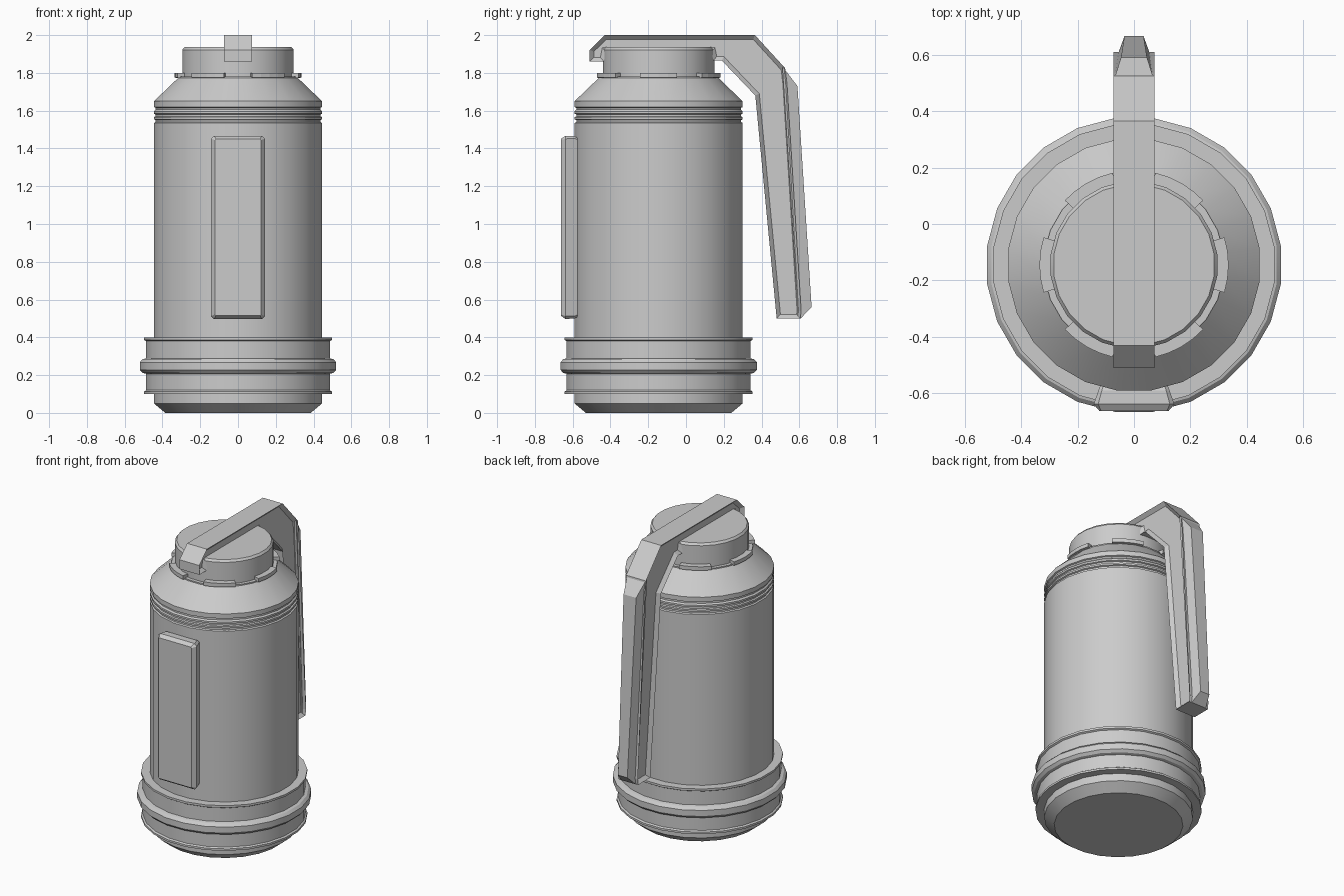
import bpy, bmesh
from math import pi, cos, sin, radians

if "Cube" in bpy.data.objects:
    bpy.data.objects.remove(bpy.data.objects["Cube"])

CY = -0.145   # y of the canister axis
N = 24        # sides of the round parts


def finish(name, bm, angle=None):
    bmesh.ops.recalc_face_normals(bm, faces=bm.faces)
    me = bpy.data.meshes.new(name)
    bm.to_mesh(me)
    bm.free()
    ob = bpy.data.objects.new(name, me)
    bpy.context.collection.objects.link(ob)
    if angle:
        bpy.ops.object.select_all(action='DESELECT')
        ob.select_set(True)
        bpy.context.view_layer.objects.active = ob
        bpy.ops.object.shade_smooth_by_angle(angle=radians(angle))
    return ob


def loft(bm, rings):
    """Skin a list of equal-length point rings and cap both ends."""
    vs = [[bm.verts.new(p) for p in r] for r in rings]
    n = len(vs[0])
    for a, b in zip(vs, vs[1:]):
        for i in range(n):
            j = (i + 1) % n
            bm.faces.new((a[i], a[j], b[j], b[i]))
    return bm.faces.new(vs[0]), bm.faces.new(vs[-1])


def lathe(name, profile):
    rings = []
    for r, z in profile:
        r /= cos(pi / N)
        rings.append([(r * cos(2 * pi * (i + .5) / N),
                       CY + r * sin(2 * pi * (i + .5) / N), z) for i in range(N)])
    bm = bmesh.new()
    loft(bm, rings)
    return finish(name, bm, 20)


# Canister body with grooved band and sloped shoulder
body = [(.385, 0), (.445, .05), (.445, 1.535)]
for z in (1.54, 1.57, 1.605):
    body += [(.436, z), (.436, z + .01), (.445, z + .014), (.445, z + .026)]
body += [(.445, 1.65), (.318, 1.772), (.318, 1.78), (.28, 1.78)]
lathe("canister_body", body)

# Base collar with lips and a central ring
lathe("base_collar", [(.43, .10), (.497, .10), (.497, .113), (.487, .12),
                      (.487, .207), (.505, .212), (.52, .228), (.52, .268),
                      (.505, .284), (.487, .289), (.487, .38), (.497, .386),
                      (.497, .40), (.43, .40)])

# Cap
lathe("cap", [(.295, 1.76), (.295, 1.922), (.284, 1.936)])

# Locking tabs round the neck
bm = bmesh.new()
for k in range(6):
    rings = []
    for d in (-17, -8.5, 0, 8.5, 17):
        a = radians(60 * k + d)
        rings.append([(r * cos(a), CY + r * sin(a), z) for r, z in
                      ((.28, 1.765), (.335, 1.775), (.335, 1.80), (.28, 1.80))])
    loft(bm, rings)
finish("neck_tabs", bm)

# Front panel, chamfered on the outer edge and tapering towards the body
bm = bmesh.new()
rings = []
for y, w, z0, z1, c in ((-.56, .115, .515, 1.45, .01), (-.59, .126, .50, 1.465, .012),
                        (-.638, .143, .497, 1.467, .016), (-.663, .122, .515, 1.45, .006)):
    rings.append([(x, y, z) for x, z in (
        (-w + c, z0), (w - c, z0), (w, z0 + c), (w, z1 - c),
        (w - c, z1), (-w + c, z1), (-w, z1 - c), (-w, z0 + c))])
loft(bm, rings)
finish("front_panel", bm)

# Lever: bent side profile with recessed panels on both sides
lever = [(-.43, 2), (.365, 2), (.525, 1.825), (.535, 1.74), (.61, .54), (.605, .50),
         (.48, .50), (.367, 1.68), (.19, 1.865), (.145, 1.865), (.135, 1.912),
         (-.425, 1.912), (-.435, 1.86), (-.51, 1.86), (-.51, 1.922)]
bm = bmesh.new()
sides = loft(bm, [[(x, y, z) for y, z in lever] for x in (-.073, .073)])
bmesh.ops.recalc_face_normals(bm, faces=bm.faces)
bmesh.ops.inset_individual(bm, faces=list(sides), thickness=.022, depth=-.022,
                           use_even_offset=True)
finish("lever", bm)

# Tapered ridge down the back of the lever
ridge = []
for y0, z0, y1, z1, w0, w1 in ((.51, 1.835, .59, 1.73, .071, .046),
                               (.59, .57, .665, .56, .060, .034),
                               (.59, .50, .607, .50, .060, .055)):
    ridge.append([(-w0, y0, z0), (w0, y0, z0), (w1, y1, z1), (-w1, y1, z1)])
bm = bmesh.new()
loft(bm, ridge)
finish("lever_ridge", bm)
